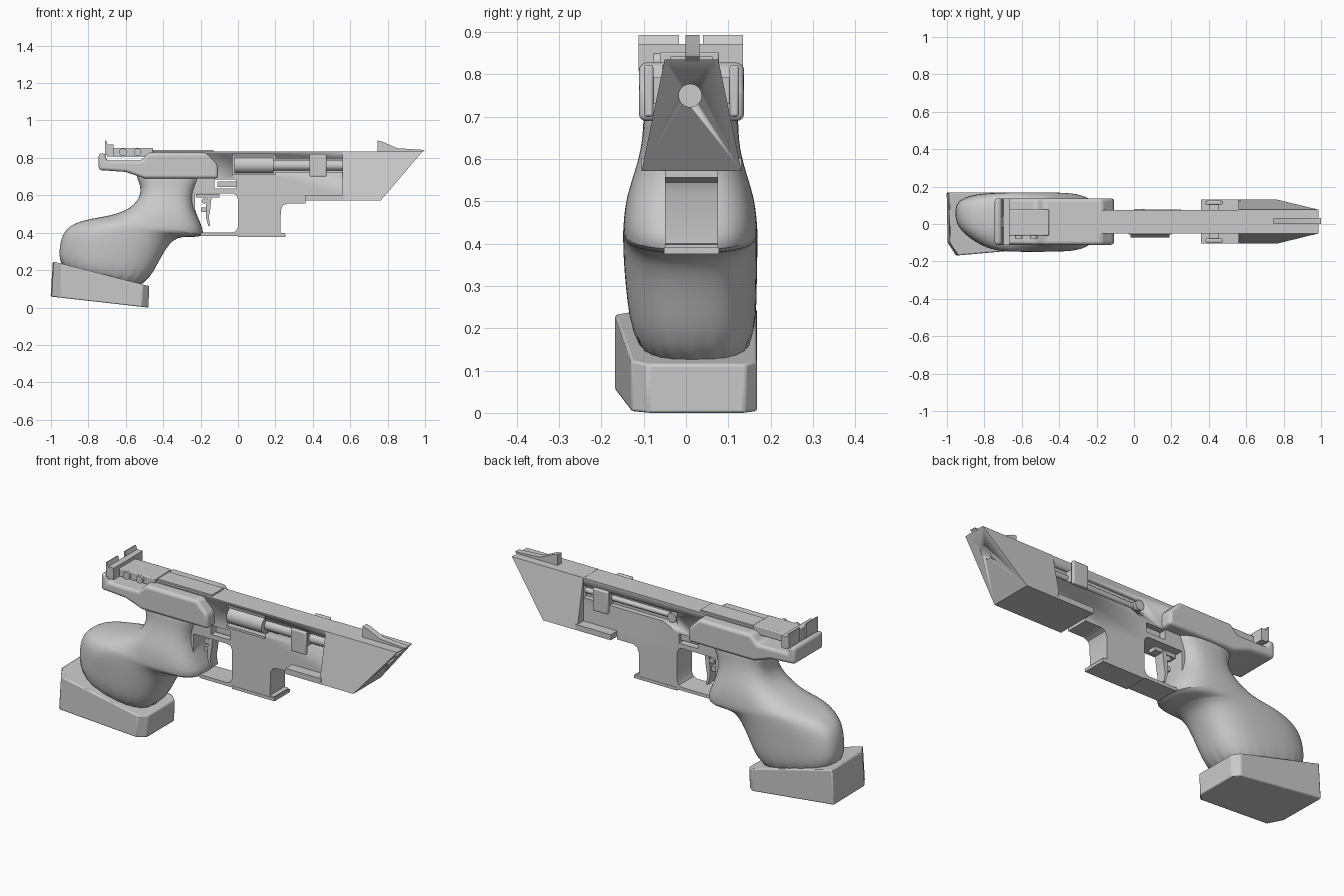
import bpy, bmesh, math
from mathutils import Vector

if "Cube" in bpy.data.objects:
    bpy.data.objects.remove(bpy.data.objects["Cube"])

C = 0.013          # y of the frame's centre plane


def finish(name, bm, bevel=0, segs=2, subsurf=0, angle=30):
    bmesh.ops.recalc_face_normals(bm, faces=bm.faces)
    me = bpy.data.meshes.new(name)
    bm.to_mesh(me)
    bm.free()
    ob = bpy.data.objects.new(name, me)
    bpy.context.collection.objects.link(ob)
    if bevel:
        m = ob.modifiers.new("bevel", 'BEVEL')
        m.width, m.segments, m.limit_method = bevel, segs, 'ANGLE'
    if subsurf:
        m = ob.modifiers.new("subsurf", 'SUBSURF')
        m.levels = m.render_levels = subsurf
    bpy.ops.object.select_all(action='DESELECT')
    ob.select_set(True)
    bpy.context.view_layer.objects.active = ob
    bpy.ops.object.shade_smooth_by_angle(angle=math.radians(angle))
    return ob


def loft(name, rings, **kw):
    """Skin a list of equally long closed rings and cap the ends."""
    bm = bmesh.new()
    vs = [[bm.verts.new(p) for p in r] for r in rings]
    n = len(vs[0])
    for a, b in zip(vs, vs[1:]):
        for i in range(n):
            bm.faces.new((a[i], a[(i + 1) % n], b[(i + 1) % n], b[i]))
    bm.faces.new(vs[0])
    bm.faces.new(vs[-1])
    return finish(name, bm, **kw)


def profile(name, pts, y0, y1, **kw):
    return loft(name, [[(x, y, z) for x, z in pts] for y in (y0, y1)], **kw)


def box(name, x0, x1, y0, y1, z0, z1, **kw):
    return profile(name, [(x0, z0), (x1, z0), (x1, z1), (x0, z1)], y0, y1, **kw)


def rod(name, a, b, r, n=24):
    a, b = Vector(a), Vector(b)
    q = (b - a).to_track_quat('Z', 'Y')
    ring = [q @ Vector((r * math.cos(t), r * math.sin(t), 0))
            for t in (2 * math.pi * i / n for i in range(n))]
    return loft(name, [[p + a for p in ring], [p + b for p in ring]])


def cut(ob, *cutters):
    for c in cutters:
        c.hide_render = True
        m = ob.modifiers.new("cut", 'BOOLEAN')
        m.operation, m.solver, m.object = 'DIFFERENCE', 'EXACT', c
        bpy.context.view_layer.objects.active = ob
        bpy.ops.object.modifier_apply(modifier=m.name)
        bpy.data.objects.remove(c)


# Frame with magazine well and trigger guard
frame = profile("frame", [
    (-.49, .834), (.6, .834), (.6, .59), (.36, .575), (.36, .556), (.262, .556),
    (.24, .545), (.229, .52), (.227, .40), (.25, .398), (.25, .382), (-.19, .382),
    (-.25, .43), (-.25, .72), (-.49, .72)], C - .063, C + .063)
cut(frame,
    profile("guard_hole", [(-.23, .61), (-.025, .61), (-.008, .60), (0, .58), (0, .43),
                           (-.012, .408), (-.03, .40), (-.20, .40), (-.23, .43)], -.2, .2),
    box("release_hole", -.125, -.012, -.2, .2, .635, .685),
    box("port_cut", -.03, .2, -.2, C - .025, .70, .822),
    box("slot_cut_right", .19, .559, -.2, C - .025, .725, .798),
    box("slot_cut_left", 0, .559, C + .035, .3, .728, .795))
box("release_bar", -.11, -.012, C - .045, C + .045, .645, .675)
box("magazine_base", .0, .255, C - .065, C + .065, .376, .392)
box("top_rail", -.46, -.13, C - .05, C + .05, .83, .842)

# Bolt, guide rods and cocking knobs
rod("bolt", (-.02, C - .04, .762), (.19, C - .04, .762), .044)
box("bolt_frame_low", -.03, .2, C - .07, C - .03, .70, .712)
box("bolt_frame_high", -.03, .2, C - .07, C - .03, .812, .822)
rod("guide_right", (.19, C - .03, .76), (.56, C - .03, .76), .028)
rod("guide_left", (.03, C + .038, .76), (.56, C + .038, .76), .014)
rod("guide_screw", (.03, C + .03, .762), (.03, C + .066, .762), .026)
for s, side in ((-1, "right"), (1, "left")):
    box("knob_" + side, .382, .473, C + s * .09, C + s * .112, .70, .822, bevel=.006)
    box("knob_stem_" + side, .40, .455, C + s * .03, C + s * .095, .73, .793)

# Trapezoid barrel shroud with slanted muzzle
sec = [(-.118, .572), (.118, .572), (.0635, .835), (-.0635, .835)]
shroud = loft("barrel_shroud", [
    [(.56, C + y, z) for y, z in sec],
    [(.763 + (z - .572) * .853, C + y, z) for y, z in sec]])
cut(shroud, rod("bore", (.62, C - .003, .75), (1.1, C - .003, .75), .027, 32))
box("shroud_ledge", .358, .57, C - .118, C + .118, .572, .602)

# Sights
profile("front_sight", [(.745, .83), (.745, .893), (.77, .888), (.85, .852),
                        (1.0, .842), (.983, .83)], C - .014, C + .019)
box("rear_sight_base", -.69, -.455, C - .075, C + .065, .807, .853, bevel=.005)
box("rear_sight_body", -.70, -.665, C - .125, C + .122, .808, .872)
for y0, y1, side in ((-.125, -.03, "right"), (.027, .122, "left")):
    profile("rear_sight_blade_" + side, [(-.71, .815), (-.675, .815), (-.695, .865),
                                         (-.705, .893), (-.71, .893)], C + y0, C + y1)
for x in (-.615, -.537):
    rod("sight_screw", (x, C - .09, .831), (x, C, .831), .02)

# Trigger
box("trigger_bar", -.225, -.10, C - .022, C + .022, .588, .608)
profile("trigger_blade", [(-.165, .60), (-.14, .60), (-.148, .53), (-.156, .48), (-.148, .435),
                          (-.158, .435), (-.172, .48), (-.172, .53)], C - .028, C + .028)
box("trigger_post", -.198, -.155, C - .015, C + .015, .51, .535)
rod("trigger_screw", (-.18, C - .025, .57), (-.18, C + .025, .57), .014)

# Hand saddle around the rear of the frame
saddle = profile("hand_saddle", [
    (-.745, .825), (-.712, .825), (-.70, .785), (-.52, .785), (-.48, .828), (-.17, .828),
    (-.108, .765), (-.105, .69), (-.2, .69), (-.5, .69), (-.6, .725), (-.745, .735)],
    C - .124, C + .124, bevel=.022, segs=4, angle=40)

# Sculpted grip: back x,z / front x,z / y low, y high / heel taper
grip_sections = [
    (-.96, .17, -.52, .06, -.12, .165, .5),
    (-.96, .34, -.42, .25, -.145, .168, .5),
    (-.925, .43, -.375, .33, -.15, .17, .6),
    (-.82, .472, -.315, .39, -.15, .17, .7),
    (-.68, .49, -.155, .362, -.15, .17, .9),
    (-.57, .53, -.215, .479, -.145, .165, 1),
    (-.517, .60, -.247, .575, -.115, .135, 1),
    (-.525, .67, -.222, .655, -.10, .122, 1),
    (-.57, .74, -.17, .74, -.105, .128, 1)]


def grip_ring(bx, bz, fx, fz, lo, hi, heel, n=24, e=.72):
    ring = []
    for i in range(n):
        t = 2 * math.pi * i / n
        c, s = math.cos(t), math.sin(t)
        u = .5 - .5 * math.copysign(abs(c) ** e, c)
        w = math.copysign(abs(s) ** e, s)
        low = lo * min(1, heel + 1.3 * u)
        mid = C + (1 - heel) * .1 * (1 - u)
        y = mid + (w * (hi - mid) if w > 0 else -w * (low - mid))
        ring.append((bx + (fx - bx) * u, y, bz + (fz - bz) * u))
    return ring


loft("grip", [grip_ring(*s) for s in grip_sections], subsurf=2, angle=50)

# Slanted palm shelf at the foot of the grip
foot = [(-.99, .168), (-.51, .168), (-.475, .14), (-.475, -.09), (-.51, -.13),
        (-.94, -.168), (-.985, -.10)]
loft("palm_shelf", [
    [(x - (.012 if x < -.9 else .004), y, .06 - .115 * (x + 1)) for x, y in foot],
    [(x, y, .245 - .255 * (x + .985)) for x, y in foot]], bevel=.006)
